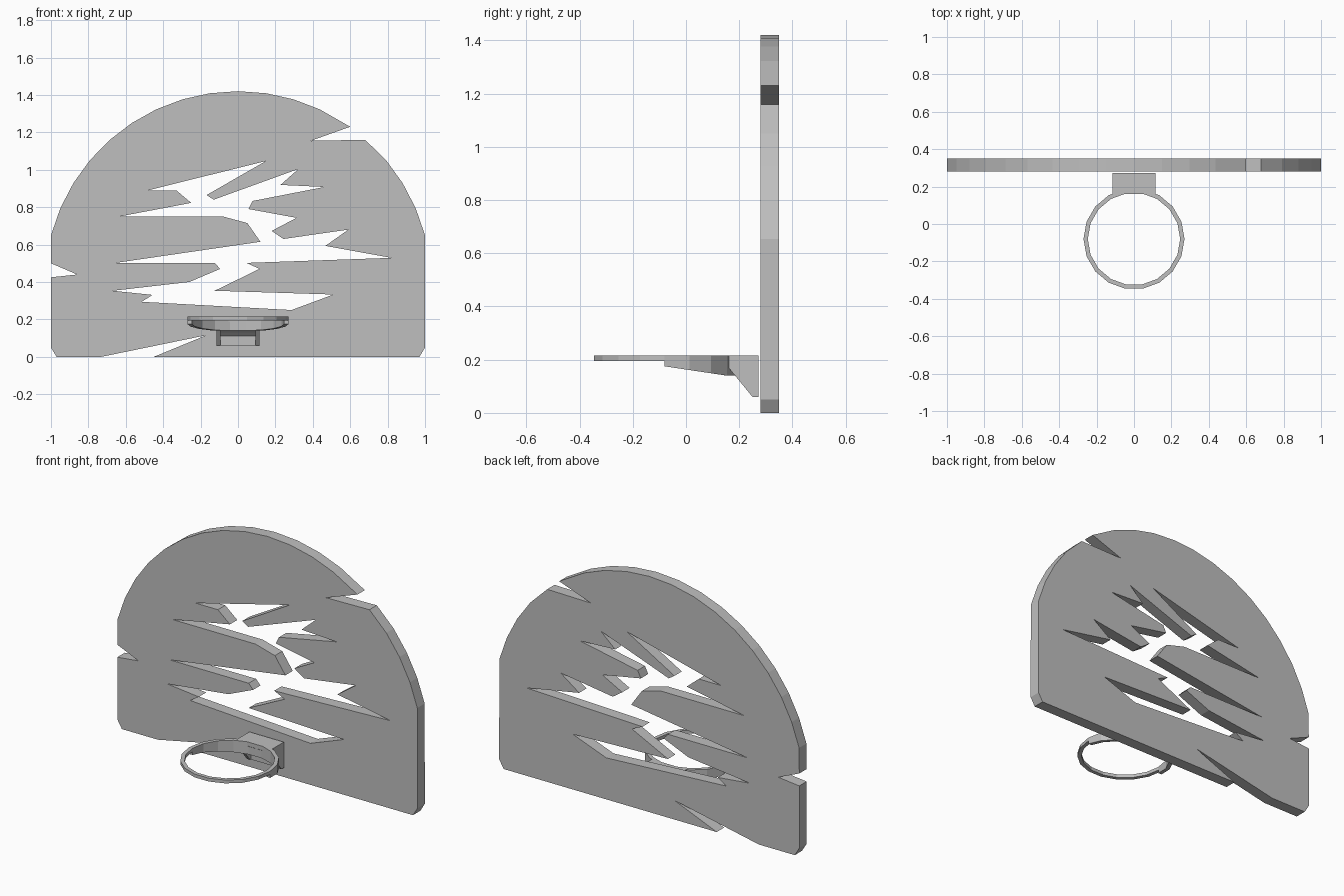
import bpy
import bmesh
from math import sin, cos, radians

cube = bpy.data.objects.get("Cube")
if cube:
    bpy.data.objects.remove(cube, do_unlink=True)

# Single flat colour
grey = bpy.data.materials.new("plain grey")
grey.use_nodes = True
colour = (0.52, 0.52, 0.52, 1)
grey.diffuse_color = colour
grey.node_tree.nodes["Principled BSDF"].inputs["Base Color"].default_value = colour


def finish(name, bm):
    """Turn a bmesh into a named, coloured object."""
    bmesh.ops.recalc_face_normals(bm, faces=bm.faces[:])
    mesh = bpy.data.meshes.new(name)
    bm.to_mesh(mesh)
    bm.free()
    mesh.materials.append(grey)
    obj = bpy.data.objects.new(name, mesh)
    bpy.context.collection.objects.link(obj)
    return obj


def extrude_loops(name, loops, offset):
    """Fill the loops (outline, then holes) and extrude by the offset vector."""
    bm = bmesh.new()
    edges = []
    for loop in loops:
        verts = [bm.verts.new(point) for point in loop]
        edges += [bm.edges.new((verts[i - 1], verts[i])) for i in range(len(verts))]
    bmesh.ops.triangle_fill(bm, use_beauty=True, edges=edges)
    result = bmesh.ops.extrude_face_region(bm, geom=bm.faces[:], use_keep_orig=True)
    moved = [g for g in result["geom"] if isinstance(g, bmesh.types.BMVert)]
    bmesh.ops.translate(bm, verts=moved, vec=offset)
    return finish(name, bm)


def hoop_band(name, first, last, top, bottom, closed):
    """Rectangular band around the hoop; bottom is a function of y."""
    bm = bmesh.new()
    sections = []
    for step in range(first, last + 1):
        angle = radians(step * 20)
        section = []
        for radius, upper in ((0.27, True), (0.247, True), (0.247, False), (0.27, False)):
            x, y = radius * cos(angle), radius * sin(angle) - 0.08
            section.append(bm.verts.new((x, y, top if upper else bottom(y))))
        sections.append(section)
    pairs = list(zip(sections, sections[1:]))
    if closed:
        pairs.append((sections[-1], sections[0]))
    else:
        bm.faces.new(sections[0])
        bm.faces.new(sections[-1])
    for a, b in pairs:
        for k in range(4):
            bm.faces.new((a[k - 1], a[k], b[k], b[k - 1]))
    return finish(name, bm)


# Backboard: domed outline with three cracks in its edge
def dome(step):
    angle = radians(step * 75 / 9)
    return (1.034 * sin(angle), 0.386 + 1.034 * cos(angle))


outline = [(-0.97, 0), (-0.73, 0), (-0.17, 0.115), (-0.45, 0), (0.97, 0), (1, 0.05)]
outline += [dome(step) for step in range(9, 5, -1)]
outline += [(0.68, 1.16), (0.39, 1.155), (0.6, 1.23)]
outline += [dome(step) for step in range(3, -10, -1)]
outline += [(-1, 0.5), (-0.86, 0.44), (-1, 0.425), (-1, 0.05)]

# Jagged broken opening
opening = [
    (0.15, 1.047), (-0.48, 0.89), (-0.33, 0.89), (-0.25, 0.823), (-0.635, 0.75),
    (-0.08, 0.75), (0.05, 0.715), (0.12, 0.615), (-0.655, 0.502), (-0.125, 0.502),
    (-0.095, 0.47), (-0.26, 0.4), (-0.67, 0.353), (-0.457, 0.331), (-0.515, 0.294),
    (0.286, 0.25), (0.51, 0.333), (-0.125, 0.353), (0.115, 0.47), (0.045, 0.502),
    (0.82, 0.529), (0.467, 0.593), (0.59, 0.68), (0.243, 0.63), (0.18, 0.673),
    (0.313, 0.743), (0.056, 0.79), (0.077, 0.833), (0.462, 0.908), (0.227, 0.919),
    (0.323, 1.004), (-0.13, 0.84), (-0.168, 0.865),
]
front_y = 0.28
extrude_loops("backboard",
              [[(x, front_y, z) for x, z in loop] for loop in (outline, opening)],
              (0, 0.07, 0))

# Hoop rim and the deeper skirt around its back half
hoop_band("hoop_rim", 0, 17, 0.215, lambda y: 0.195, True)
hoop_band("hoop_skirt", 0, 9, 0.195, lambda y: max(0.14, 0.175 - 0.15 * (y + 0.08)), False)


# Bracket: two gusset plates joined by a recessed core
def bracket_part(name, profile, left, right):
    loop = [(left, y, z) for y, z in profile]
    extrude_loops(name, [loop], (right - left, 0, 0))


gusset = [(0.16, 0.215), (0.272, 0.215), (0.272, 0.06), (0.25, 0.06), (0.16, 0.17)]
core = [(0.16, 0.215), (0.272, 0.215), (0.272, 0.06), (0.257, 0.06),
        (0.257, 0.11), (0.235, 0.13), (0.16, 0.19)]
bracket_part("bracket_gusset_left", gusset, 0.094, 0.115)
bracket_part("bracket_gusset_right", gusset, -0.115, -0.094)
bracket_part("bracket_core", core, -0.094, 0.094)
